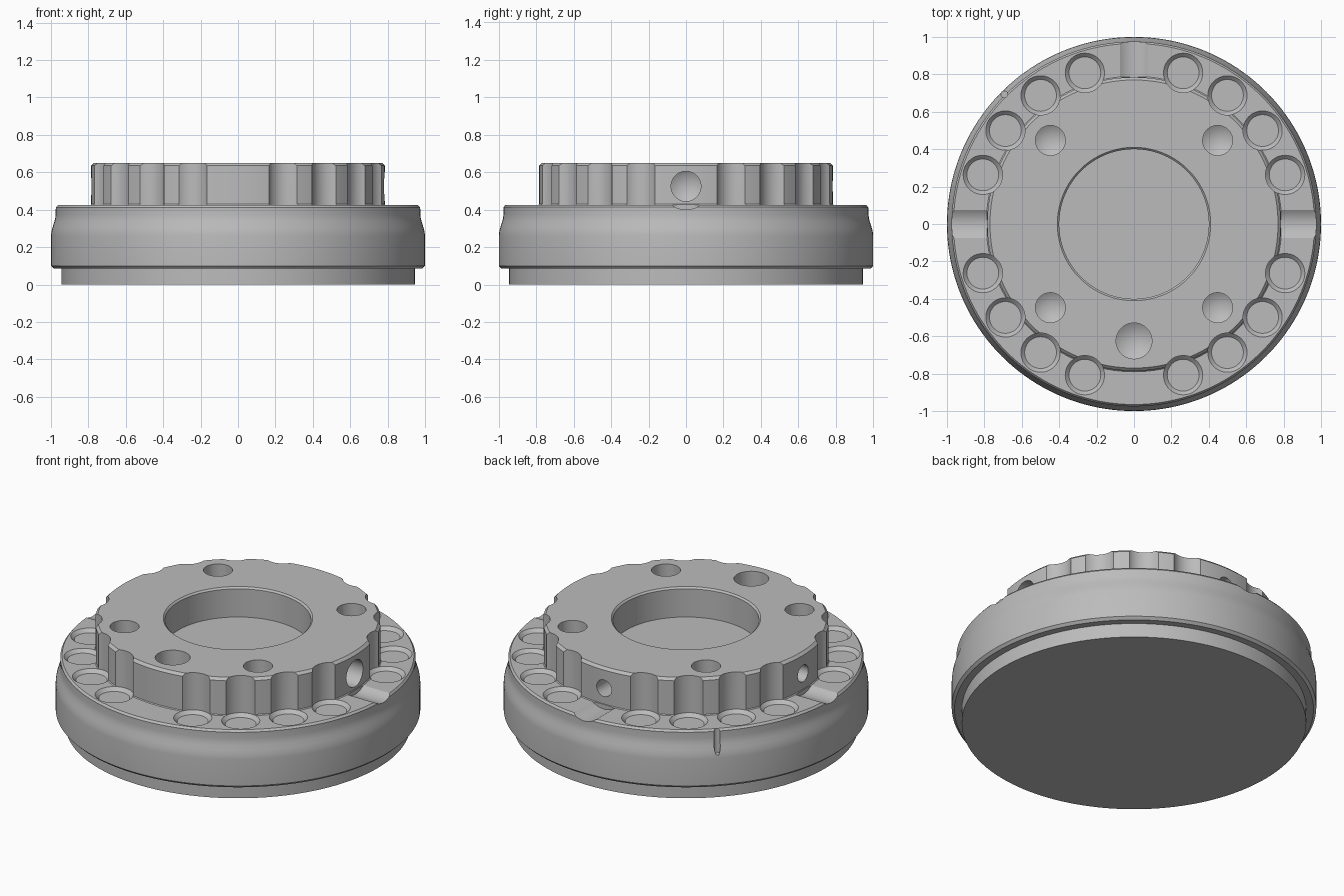
import bpy, math
from math import radians, sin, cos
from mathutils import Matrix, Vector

cube = bpy.data.objects.get("Cube")
if cube:
    bpy.data.objects.remove(cube, do_unlink=True)

grey = bpy.data.materials.new("satin grey")
grey.use_nodes = True
colour = (0.5, 0.5, 0.5, 1)
grey.diffuse_color = colour
grey.node_tree.nodes["Principled BSDF"].inputs["Base Color"].default_value = colour


def lathe(profile, sides, matrix=Matrix()):
    """Spin a bottom-to-top (radius, height) profile that starts and ends on the axis."""
    verts, rings, faces = [], [], []
    for r, z in profile:
        ring = [len(verts)] * sides if r == 0 else [len(verts) + i for i in range(sides)]
        if r == 0:
            verts.append(matrix @ Vector((0, 0, z)))
        else:
            for i in range(sides):
                a = math.tau * i / sides
                verts.append(matrix @ Vector((r * cos(a), r * sin(a), z)))
        rings.append(ring)
    # Flat ends become single caps, pointed ends become fans
    if profile[0][1] == profile[1][1]:
        faces.append(rings[1][::-1])
        rings = rings[1:]
    top = None
    if profile[-1][1] == profile[-2][1]:
        top = rings.pop()
        faces.append(rings[-1])
    for lo, hi in zip(rings, rings[1:]):
        for i in range(sides):
            j = (i + 1) % sides
            face = list(dict.fromkeys((lo[i], lo[j], hi[j], hi[i])))
            faces.append(face)
    # Drop unused axis points
    used = sorted({v for f in faces for v in f})
    remap = {v: n for n, v in enumerate(used)}
    return [verts[v] for v in used], [[remap[v] for v in f] for f in faces]


def make_object(name, pieces):
    verts, faces = [], []
    for v, f in pieces:
        base = len(verts)
        verts += v
        faces += [[i + base for i in face] for face in f]
    mesh = bpy.data.meshes.new(name)
    mesh.from_pydata(verts, [], faces)
    mesh.materials.append(grey)
    obj = bpy.data.objects.new(name, mesh)
    bpy.context.collection.objects.link(obj)
    return obj


def drill(radius, depth, matrix, entry=0.1):
    """Pointed drill bit: its shoulder lies at -depth, its shaft ends at +entry."""
    tip = -depth - radius * 0.6
    return lathe([(0, tip), (radius, -depth), (radius, entry), (0, entry)], 40, matrix)


# Body: foot, rounded outer wall, ledge, raised hub and central bore
body = make_object("hub_body", [lathe([
    (0, 0), (0.945, 0), (0.945, 0.085), (0.985, 0.085), (1.0, 0.1),
    (1.0, 0.26), (0.997, 0.285), (0.99, 0.31), (0.982, 0.335), (0.977, 0.355),
    (0.975, 0.375), (0.975, 0.413), (0.965, 0.425),
    (0.79, 0.425), (0.785, 0.43), (0.785, 0.635), (0.77, 0.65),
    (0.41, 0.65), (0.4, 0.64), (0.4, 0.47), (0, 0.47)], 160)])

cutters = []

# Scallops in the hub wall, each ending in a countersunk seat on the ledge
for quarter in range(4):
    for step in range(1, 5):
        a = radians(90 * quarter + 18 * step)
        place = Matrix.Translation((0.85 * cos(a), 0.85 * sin(a), 0.425))
        cutters.append(lathe([(0, -0.02), (0.085, -0.02), (0.105, 0),
                              (0.105, 0.3), (0, 0.3)], 48, place))

# Drilled holes in the top face
for x in (-0.447, 0.447):
    for y in (-0.447, 0.447):
        cutters.append(drill(0.08, 0.2, Matrix.Translation((x, y, 0.65))))
cutters.append(drill(0.096, 0.2, Matrix.Translation((0, -0.625, 0.65))))

# Radial holes with a round channel across the ledge
for angle, radius in ((0, 0.08), (90, 0.05), (180, 0.05)):
    place = (Matrix.Translation((0, 0, 0.525)) @ Matrix.Rotation(radians(angle), 4, 'Z')
             @ Matrix.Rotation(radians(90), 4, 'Y'))
    cutters.append(lathe([(0, 0.6 - radius * 0.6), (radius, 0.6), (radius, 0.787),
                          (0.125, 0.787), (0.125, 1.1), (0, 1.1)], 48, place))

# Small index notch on the outer rim
a = radians(135)
cutters.append(lathe([(0, 0.28), (0.018, 0.28), (0.018, 0.5), (0, 0.5)], 20,
                     Matrix.Translation((0.981 * cos(a), 0.981 * sin(a), 0))))

cutter = make_object("cutter", cutters)
cutter.hide_render = True
mod = body.modifiers.new("cuts", 'BOOLEAN')
mod.operation = 'DIFFERENCE'
mod.solver = 'EXACT'
mod.object = cutter

bpy.ops.object.select_all(action='DESELECT')
body.select_set(True)
bpy.context.view_layer.objects.active = body
bpy.ops.object.modifier_apply(modifier=mod.name)
bpy.data.objects.remove(cutter, do_unlink=True)
bpy.ops.object.shade_smooth_by_angle(angle=radians(25))
